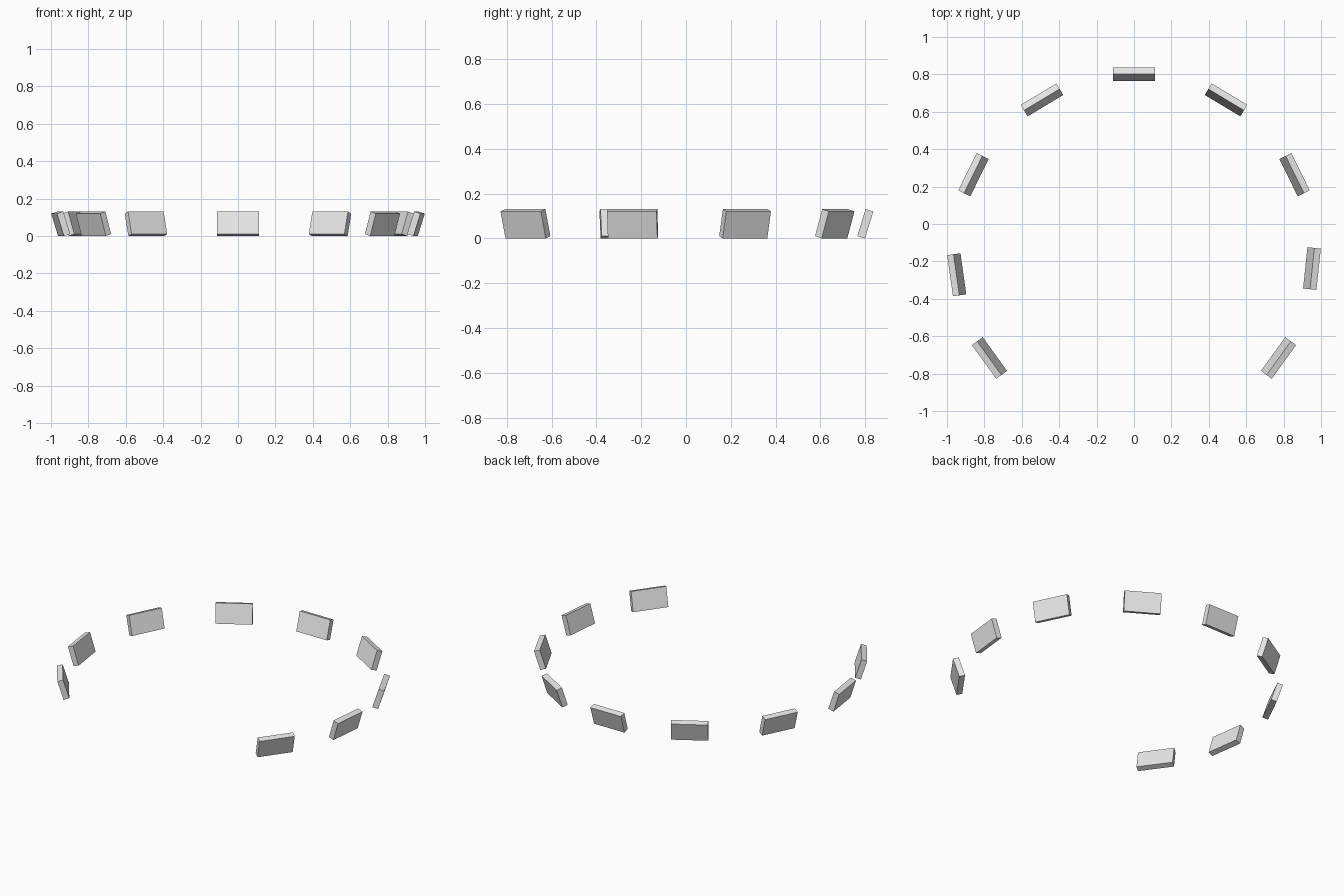
import bpy
from math import radians, sin, cos

cube = bpy.data.objects.get("Cube")
if cube:
    bpy.data.objects.remove(cube, do_unlink=True)

# One plain grey for every slab
grey = bpy.data.materials.new("light_grey")
grey.use_nodes = True
colour = (0.8, 0.8, 0.8, 1)
grey.diffuse_color = colour
grey.node_tree.nodes["Principled BSDF"].inputs["Base Color"].default_value = colour

WIDTH, THICK, HEIGHT = 0.222, 0.036, 0.126
TILT = radians(17.3)
RADIUS, CENTRE_Y = 0.955, -0.155
MID_Z = (HEIGHT * cos(TILT) + THICK * sin(TILT)) / 2


def slab(name, bearing, turn):
    """Slab on the ring, leaning outward; angles run from the back towards +x."""
    a = radians(bearing)
    bpy.ops.mesh.primitive_cube_add(size=1)
    ob = bpy.context.object
    ob.name = name
    ob.scale = (WIDTH, THICK, HEIGHT)
    ob.rotation_euler = (-TILT, 0, -radians(turn))
    ob.location = (RADIUS * sin(a), CENTRE_Y + RADIUS * cos(a), MID_Z)
    ob.data.materials.append(grey)


# Open ring of slabs: one at the back, four down each side
slab("back_slab", 0, 0)
for name, bearing, turn in (("rear", 31, 31), ("upper_side", 64, 63.8),
                            ("front", 126, 125.8)):
    slab("left_" + name + "_slab", bearing, turn)
    slab("right_" + name + "_slab", -bearing, -turn)

# The widest pair is slightly uneven
slab("left_lower_side_slab", 95, 96)
slab("right_lower_side_slab", -97, -98)
